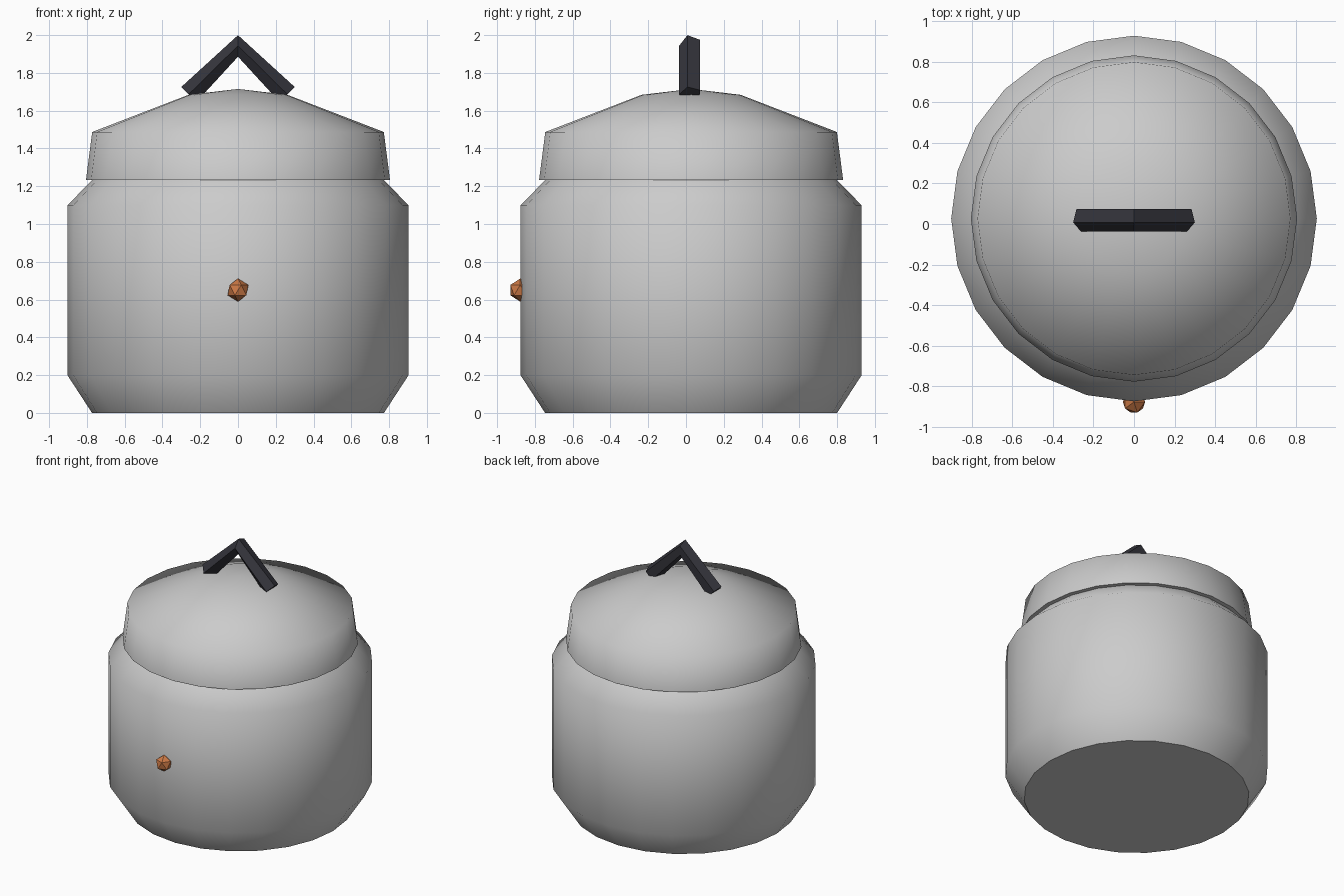
import bpy, bmesh
from math import sin, cos, pi, radians

if "Cube" in bpy.data.objects:
    bpy.data.objects.remove(bpy.data.objects["Cube"])

CY = 0.027      # pot axis sits slightly behind the origin because the knob sticks out in front
SIDES = 24


def finish(name, bm, color=None, smooth=None):
    bmesh.ops.recalc_face_normals(bm, faces=bm.faces)
    me = bpy.data.meshes.new(name)
    bm.to_mesh(me)
    bm.free()
    if smooth:
        me.shade_smooth()
        me.set_sharp_from_angle(angle=radians(smooth))
    if color:
        mat = bpy.data.materials.new(name + "_color")
        mat.diffuse_color = color
        mat.use_nodes = True
        mat.node_tree.nodes["Principled BSDF"].inputs["Base Color"].default_value = mat.diffuse_color
        me.materials.append(mat)
    ob = bpy.data.objects.new(name, me)
    bpy.context.collection.objects.link(ob)
    return ob


def skin(bm, rings, closed_caps=False):
    for a, b in zip(rings, rings[1:]):
        n = max(len(a), len(b))
        for i in range(n):
            j = (i + 1) % n
            if len(a) == 1:
                bm.faces.new((a[0], b[i], b[j]))
            elif len(b) == 1:
                bm.faces.new((a[i], a[j], b[0]))
            else:
                bm.faces.new((a[i], a[j], b[j], b[i]))
    if closed_caps:
        bm.faces.new(rings[0])
        bm.faces.new(rings[-1])


def lathe(name, profile, smooth):
    bm = bmesh.new()
    rings = []
    for r, z in profile:
        n = SIDES if r > 0 else 1
        rings.append([bm.verts.new((r * cos(2 * pi * i / SIDES),
                                    CY + r * sin(2 * pi * i / SIDES), z)) for i in range(n)])
    skin(bm, rings)
    return finish(name, bm, smooth=smooth)


# Pot body with chamfered foot and shoulder
lathe("pot_body", [(0, 0), (0.773, 0), (0.902, 0.198), (0.902, 1.1), (0.773, 1.232)], 50)

# Overhanging lid with a low dome
lathe("lid", [(0.773, 1.232), (0.805, 1.232), (0.772, 1.487), (0.262, 1.684), (0, 1.715)], 65)

# Bent lid handle: five-sided tube along an inverted V
bm = bmesh.new()
rings = []
s = 0.70
for x, z, nx, nz in [(-0.26, 1.685, -s, s), (0, 1.942, 0, 1), (0.26, 1.685, s, s)]:
    ring = []
    for k in range(5):
        a = radians(34 + 72 * k)
        u, v = 0.06 * cos(a), 0.06 * sin(a)
        ring.append(bm.verts.new((x + v * nx, CY - 0.003 + u, z + v * nz)))
    rings.append(ring)
skin(bm, rings, closed_caps=True)
finish("lid_handle", bm, (0.035, 0.035, 0.045, 1))

# Small faceted knob on the front
bm = bmesh.new()
bmesh.ops.create_icosphere(bm, subdivisions=1, radius=0.061)
bmesh.ops.translate(bm, vec=(0, -0.878, 0.65), verts=bm.verts)
finish("front_knob", bm, (0.6, 0.19, 0.06, 1))
